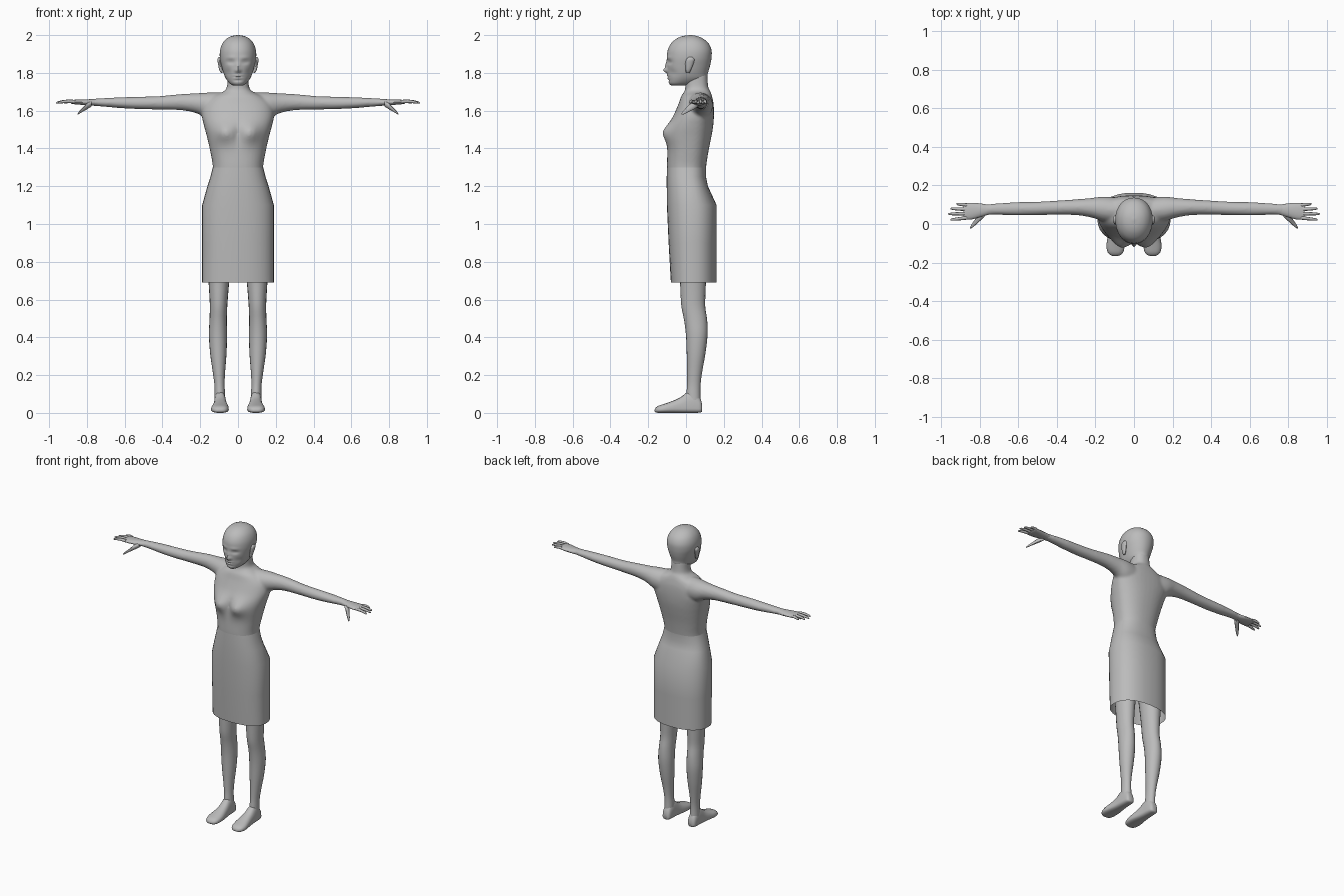
import bpy, bmesh, math

grey = bpy.data.materials.new("plain grey")
grey.diffuse_color = (0.5, 0.5, 0.5, 1)


def spline(rows, steps):
    """Catmull-Rom interpolation between section rows."""
    out = []
    for i in range(len(rows) - 1):
        a, b, c, d = rows[max(i - 1, 0)], rows[i], rows[i + 1], rows[min(i + 2, len(rows) - 1)]
        for k in range(steps):
            t = k / steps
            out.append([0.5 * (2 * q + (r - p) * t + (2 * p - 5 * q + 4 * r - s) * t ** 2
                               + (3 * q - p - 3 * r + s) * t ** 3) for p, q, r, s in zip(a, b, c, d)])
    return out + [list(rows[-1])]


PLACE = {"z": lambda t, u, v: (u, v, t),
         "x": lambda t, u, v: (t, u, v),
         "-y": lambda t, u, v: (u, -t, v)}


def loft(bm, axis, rows, n=20, steps=3, power=2.0, side=1, caps=(True, True)):
    """Rows: along, centre, half width, low edge, level of widest point, high edge."""
    rings = []
    for t, u, hu, lo, mid, hi in (spline(rows, steps) if steps > 1 else rows):
        ring = []
        for k in range(n):
            a = 2 * math.pi * k / n
            c, s = math.cos(a), math.sin(a)
            c = math.copysign(abs(c) ** (2 / power), c)
            s = math.copysign(abs(s) ** (2 / power), s)
            x, y, z = PLACE[axis](t, u + hu * c, mid + s * (hi - mid if s > 0 else mid - lo))
            ring.append(bm.verts.new((x * side, y, z)))
        rings.append(ring)
    for a, b in zip(rings, rings[1:]):
        for k in range(n):
            bm.faces.new((a[k], a[(k + 1) % n], b[(k + 1) % n], b[k]))
    for ring, cap in ((rings[0], caps[0]), (rings[-1], caps[1])):
        if cap:
            bm.faces.new(ring)


def bumps(bm, y_limit, spots):
    """Push front surface forward (or back) around x, z spots, on both sides."""
    for v in bm.verts:
        if v.co.y < y_limit:
            x, z = abs(v.co.x), v.co.z
            v.co.y -= sum(h * math.exp(-((x - px) / sx) ** 2 - ((z - pz) / sz) ** 2)
                          for px, pz, sx, sz, h in spots)


def finish(name, bm, angle=50):
    bmesh.ops.recalc_face_normals(bm, faces=bm.faces)
    mesh = bpy.data.meshes.new(name)
    bm.to_mesh(mesh)
    bm.free()
    mesh.materials.append(grey)
    ob = bpy.data.objects.new(name, mesh)
    bpy.context.collection.objects.link(ob)
    bpy.ops.object.select_all(action='DESELECT')
    ob.select_set(True)
    bpy.context.view_layer.objects.active = ob
    bpy.ops.object.shade_smooth_by_angle(angle=math.radians(angle))
    return ob


# Torso, neck and arms, fused into one skin
bm = bmesh.new()
loft(bm, "z", [
    (1.24, 0, .140, -.095, .01, .100), (1.30, 0, .133, -.100, .01, .106),
    (1.38, 0, .146, -.100, .02, .118), (1.46, 0, .164, -.106, .03, .134),
    (1.52, 0, .180, -.094, .04, .144), (1.58, 0, .192, -.064, .06, .148),
    (1.635, 0, .180, -.040, .07, .146), (1.675, 0, .135, -.026, .07, .138),
    (1.70, 0, .080, -.010, .06, .130), (1.725, 0, .059, -.004, .055, .118),
    (1.80, 0, .054, -.010, .05, .112)], n=40, steps=5, power=2.3)
bumps(bm, 0.0, [(.068, 1.485, .045, .045, .028), (0, 1.47, .025, .06, -.012)])
for side in (1, -1):
    loft(bm, "x", [
        (.09, .070, .068, 1.54, 1.62, 1.697), (.16, .078, .064, 1.555, 1.63, 1.696),
        (.22, .084, .051, 1.586, 1.64, 1.692), (.30, .087, .041, 1.602, 1.645, 1.688),
        (.42, .084, .036, 1.606, 1.642, 1.677), (.52, .080, .035, 1.608, 1.64, 1.674),
        (.62, .079, .034, 1.613, 1.642, 1.671), (.72, .077, .029, 1.622, 1.644, 1.666),
        (.78, .073, .028, 1.626, 1.644, 1.662)], n=24, steps=6, side=side)
body = finish("torso_and_arms", bm, 60)
remesh = body.modifiers.new("fuse", 'REMESH')
remesh.mode = 'VOXEL'
remesh.voxel_size = 0.008
remesh.use_smooth_shade = True
smooth = body.modifiers.new("soften", 'SMOOTH')
smooth.factor, smooth.iterations = 0.5, 6

# Skirt: open at the hem
bm = bmesh.new()
loft(bm, "z", [
    (.69, 0, .190, -.080, .03, .162), (.90, 0, .190, -.092, .03, .162),
    (1.10, 0, .190, -.101, .03, .162), (1.20, 0, .162, -.102, .02, .116),
    (1.25, 0, .146, -.102, .01, .106), (1.30, 0, .1335, -.101, .01, .107)],
    n=32, steps=1, power=2.35, caps=(False, False))
finish("skirt", bm)

# Head with brow, eye sockets, nose, lips and chin
bm = bmesh.new()
loft(bm, "z", [
    (1.733, 0, .026, -.078, -.04, -.005), (1.745, 0, .045, -.090, -.03, .060),
    (1.77, 0, .064, -.094, -.01, .108), (1.80, 0, .077, -.097, .00, .116),
    (1.84, 0, .088, -.100, .01, .128), (1.88, 0, .096, -.101, .02, .135),
    (1.92, 0, .095, -.097, .025, .135), (1.955, 0, .083, -.080, .025, .120),
    (1.98, 0, .062, -.052, .025, .092), (1.994, 0, .036, -.020, .025, .062),
    (2.0, 0, .006, .018, .024, .030)], n=56, steps=6, power=2.1)
bumps(bm, -0.03, [
    (0, 1.812, .013, .012, .020), (0, 1.835, .010, .022, .010),
    (.038, 1.858, .018, .010, -.012), (.038, 1.859, .011, .005, .006),
    (.036, 1.882, .025, .008, .003), (0, 1.785, .022, .006, .006),
    (0, 1.779, .022, .0025, -.005), (0, 1.772, .018, .005, .005),
    (0, 1.760, .02, .004, -.004), (.055, 1.80, .018, .02, -.006)])
finish("head", bm, 70)

for side, word in ((1, "left"), (-1, "right")):
    # Ear
    bm = bmesh.new()
    loft(bm, "z", [
        (1.80, .086, .004, .000, .010, .018), (1.815, .090, .009, -.002, .012, .026),
        (1.85, .096, .010, -.004, .018, .040), (1.872, .099, .010, .002, .022, .044),
        (1.884, .097, .005, .014, .024, .034)], n=12, side=side)
    finish(word + "_ear", bm)

    # Palm, four fingers and thumb
    bm = bmesh.new()
    loft(bm, "x", [
        (.755, .074, .026, 1.626, 1.644, 1.662), (.80, .071, .036, 1.628, 1.644, 1.660),
        (.84, .067, .043, 1.632, 1.645, 1.659), (.875, .065, .042, 1.635, 1.646, 1.657),
        (.885, .065, .038, 1.639, 1.646, 1.654)], n=16, side=side)
    for y0, y1, tip in ((.098, .104, .920), (.076, .080, .952), (.054, .052, .963), (.032, .022, .952)):
        rows = []
        for f, r in ((0, .0095), (.35, .009), (.75, .0075), (.95, .005), (1, .002)):
            z = 1.647 + .004 * math.sin(f * math.pi) - .006 * f * f
            rows.append((.865 + (tip - .865) * f, y0 + (y1 - y0) * f, r, z - r, z, z + r))
        loft(bm, "x", rows, n=8, steps=2, side=side)
    loft(bm, "x", [
        (.775, .055, .018, 1.622, 1.637, 1.652), (.80, .034, .020, 1.606, 1.622, 1.640),
        (.822, .010, .016, 1.594, 1.604, 1.616), (.842, -.012, .010, 1.582, 1.588, 1.596),
        (.849, -.020, .004, 1.578, 1.581, 1.585)], n=10, side=side)
    finish(word + "_hand", bm)

    # Leg, reaching up under the skirt
    bm = bmesh.new()
    loft(bm, "z", [
        (.03, .096, .028, .012, .045, .078), (.09, .096, .028, .002, .040, .076),
        (.15, .098, .027, .006, .042, .077), (.22, .101, .033, .006, .048, .086),
        (.31, .104, .043, .004, .055, .102), (.41, .106, .048, .000, .060, .114),
        (.49, .105, .046, -.010, .052, .112), (.56, .103, .046, -.024, .040, .102),
        (.63, .102, .050, -.029, .038, .103), (.72, .101, .057, -.034, .036, .108),
        (.95, .098, .078, -.060, .035, .130)], n=20, side=side)
    finish(word + "_leg", bm)

    # Foot, with a flat sole
    bm = bmesh.new()
    loft(bm, "-y", [
        (-.086, .095, .016, .008, .022, .040), (-.076, .095, .027, .002, .022, .075),
        (-.045, .095, .031, 0, .024, .115), (-.01, .095, .033, 0, .024, .112),
        (.03, .094, .037, 0, .022, .082), (.075, .094, .044, 0, .020, .062),
        (.115, .096, .047, 0, .018, .048), (.145, .096, .041, 0, .016, .038),
        (.160, .096, .028, .003, .014, .028), (.166, .096, .012, .008, .013, .018)],
        n=20, power=2.5, side=side)
    finish(word + "_foot", bm, 60)
